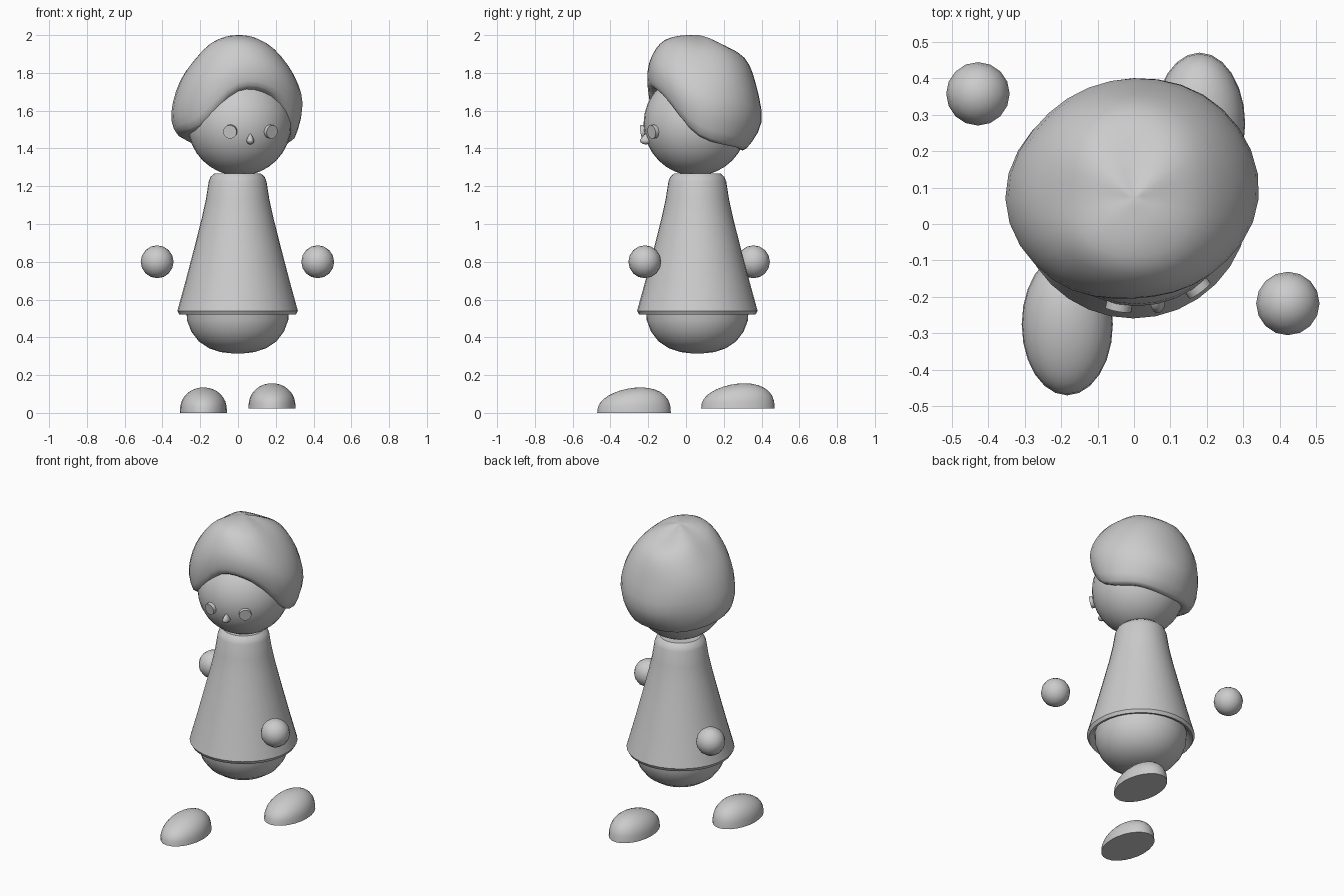
import bpy, bmesh, math
from mathutils import Vector

if "Cube" in bpy.data.objects:
    bpy.data.objects.remove(bpy.data.objects["Cube"])

clay = bpy.data.materials.new("clay_grey")
clay.diffuse_color = (0.6, 0.6, 0.6, 1)
clay.use_nodes = True
clay.node_tree.nodes["Principled BSDF"].inputs["Base Color"].default_value = clay.diffuse_color


def finish(ob, name, angle=40):
    ob.name = name
    ob.data.materials.append(clay)
    bpy.ops.object.select_all(action='DESELECT')
    ob.select_set(True)
    bpy.context.view_layer.objects.active = ob
    bpy.ops.object.shade_smooth_by_angle(angle=math.radians(angle))
    return ob


def rings_mesh(name, rings, pole=None, angle=40):
    """Join closed rings of points with quads; optional tip point at the end."""
    bm = bmesh.new()
    vs = [[bm.verts.new(p) for p in ring] for ring in rings]
    n = len(vs[0])
    for a, b in zip(vs, vs[1:]):
        for i in range(n):
            bm.faces.new((a[i], a[(i + 1) % n], b[(i + 1) % n], b[i]))
    if pole:
        tip = bm.verts.new(pole)
        for i in range(n):
            bm.faces.new((vs[-1][i], vs[-1][(i + 1) % n], tip))
    else:
        bm.faces.new(vs[-1])
    me = bpy.data.meshes.new(name)
    bm.to_mesh(me)
    bm.free()
    ob = bpy.data.objects.new(name, me)
    bpy.context.collection.objects.link(ob)
    return finish(ob, name, angle)


def lathe(name, profile, centre, n=32):
    rings = [[(centre[0] + r * math.cos(2 * math.pi * i / n),
               centre[1] + r * math.sin(2 * math.pi * i / n), z)
              for i in range(n)] for r, z in profile]
    return rings_mesh(name, rings)


def ball(name, loc, r, n=32):
    bpy.ops.mesh.primitive_uv_sphere_add(segments=n, ring_count=n // 2, radius=r, location=loc)
    return finish(bpy.context.object, name, 60)


def spline(p0, p1, p2, p3, t):
    return 0.5 * (2 * p1 + (p2 - p0) * t + (2 * p0 - 5 * p1 + 4 * p2 - p3) * t * t
                  + (3 * p1 - p0 - 3 * p2 + p3) * t ** 3)


# Flared robe with rounded collar and hollow hem
lathe("robe", [(0.265, 0.56), (0.29, 0.525), (0.308, 0.52), (0.319, 0.54), (0.275, 0.70),
               (0.228, 0.88), (0.19, 1.03), (0.168, 1.13), (0.153, 1.225), (0.143, 1.25),
               (0.122, 1.268)], (-0.002, 0.06))

# Rounded lower body
pelvis = [(0.03, 0.315), (0.09, 0.322), (0.15, 0.342), (0.205, 0.378),
          (0.245, 0.43), (0.268, 0.49), (0.272, 0.56), (0.2, 0.62)]
lower = lathe("lower_body", pelvis, (-0.002, 0.06))
bm = bmesh.new()
bm.from_mesh(lower.data)
bmesh.ops.holes_fill(bm, edges=[e for e in bm.edges if e.is_boundary])
bmesh.ops.recalc_face_normals(bm, faces=bm.faces)
bm.to_mesh(lower.data)
bm.free()

# Head
HEAD, R = Vector((0.008, 0.05, 1.53)), 0.275
ball("head", HEAD, R)

# Eyes: shallow discs facing outward from the head
for side, x in (("right", -0.04), ("left", 0.17)):
    dx, dz = x - HEAD.x, 1.49 - HEAD.z
    normal = Vector((dx, -math.sqrt(R * R - dx * dx - dz * dz), dz)).normalized()
    bpy.ops.mesh.primitive_cylinder_add(vertices=24, radius=0.036, depth=0.03,
                                        location=HEAD + normal * (R + 0.003))
    eye = bpy.context.object
    eye.rotation_euler = normal.to_track_quat('Z', 'Y').to_euler()
    finish(eye, side + "_eye")

# Nose: small drop, narrow at the top
nose = ball("nose", (0.065, -0.212, 1.443), 1, 12)
for v in nose.data.vertices:
    taper = 1 - 0.6 * max(v.co.z, 0)
    v.co = Vector((v.co.x * 0.021 * taper, v.co.y * 0.033 * taper,
                   v.co.z * (0.036 if v.co.z > 0 else 0.022)))

# Hair: (radius, height) outlines from under-edge to crown, every 45 degrees from the front
outlines = [
    [(.21, 1.70), (.265, 1.72), (.272, 1.82), (.24, 1.91), (.185, 1.972), (.10, 1.997)],
    [(.22, 1.67), (.28, 1.69), (.295, 1.78), (.27, 1.865), (.20, 1.95), (.10, 1.992)],
    [(.25, 1.47), (.305, 1.48), (.342, 1.64), (.295, 1.79), (.20, 1.915), (.10, 1.975)],
    [(.23, 1.42), (.29, 1.42), (.345, 1.58), (.31, 1.76), (.22, 1.905), (.10, 1.975)],
    [(.20, 1.40), (.25, 1.40), (.33, 1.54), (.30, 1.74), (.24, 1.88), (.115, 1.95)],
    [(.22, 1.42), (.28, 1.42), (.33, 1.57), (.31, 1.75), (.22, 1.905), (.10, 1.975)],
    [(.24, 1.46), (.325, 1.48), (.353, 1.59), (.305, 1.76), (.20, 1.90), (.10, 1.972)],
    [(.23, 1.52), (.295, 1.53), (.315, 1.67), (.28, 1.82), (.20, 1.945), (.10, 1.99)],
]
outlines = [[Vector(p) for p in o] + [Vector((0, 2.0))] for o in outlines]
STEP, ROWSTEP = 4, 3
columns = []
for k in range(8):
    for s in range(STEP):
        o = [outlines[(k + d) % 8] for d in (-1, 0, 1, 2)]
        pts = [spline(a, b, c, d, s / STEP) for a, b, c, d in zip(*o)]
        col = []
        for j in range(len(pts) - 1):
            q = [pts[max(j - 1, 0)], pts[j], pts[j + 1], pts[min(j + 2, len(pts) - 1)]]
            col += [spline(*q, t / ROWSTEP) for t in range(ROWSTEP)]
        a = 2 * math.pi * (k + s / STEP) / 8
        columns.append([(p.x * math.sin(a), 0.07 - p.x * math.cos(a), min(p.y, 2.0))
                        for p in col])
rings_mesh("hair", list(zip(*columns)), pole=(0, 0.07, 2.0), angle=60)

# Hands
ball("left_hand", (0.422, -0.218, 0.80), 0.087, 16)
ball("right_hand", (-0.428, 0.357, 0.80), 0.087, 16)

# Feet: flat-soled half eggs, lower toward the toe
for name, loc in (("right_foot", (-0.183, -0.275, 0.0)), ("left_foot", (0.18, 0.275, 0.022))):
    n, rows = 24, 8
    rings = []
    for j in range(rows):
        e = math.pi / 2 * j / rows
        ring = []
        for i in range(n):
            a = 2 * math.pi * i / n
            x, y = math.cos(e) * math.cos(a), math.cos(e) * math.sin(a)
            z = 0.133 * math.sin(e) ** 0.8 * (1 + 0.15 * y)
            ring.append((loc[0] + 0.125 * x, loc[1] + 0.195 * y, loc[2] + z))
        rings.append(ring)
    foot = rings_mesh(name, rings, pole=(loc[0], loc[1], loc[2] + 0.133), angle=50)
    bm = bmesh.new()
    bm.from_mesh(foot.data)
    bmesh.ops.holes_fill(bm, edges=[e for e in bm.edges if e.is_boundary])
    bm.to_mesh(foot.data)
    bm.free()
    finish(foot, name, 50)
    foot.data.materials.pop()
